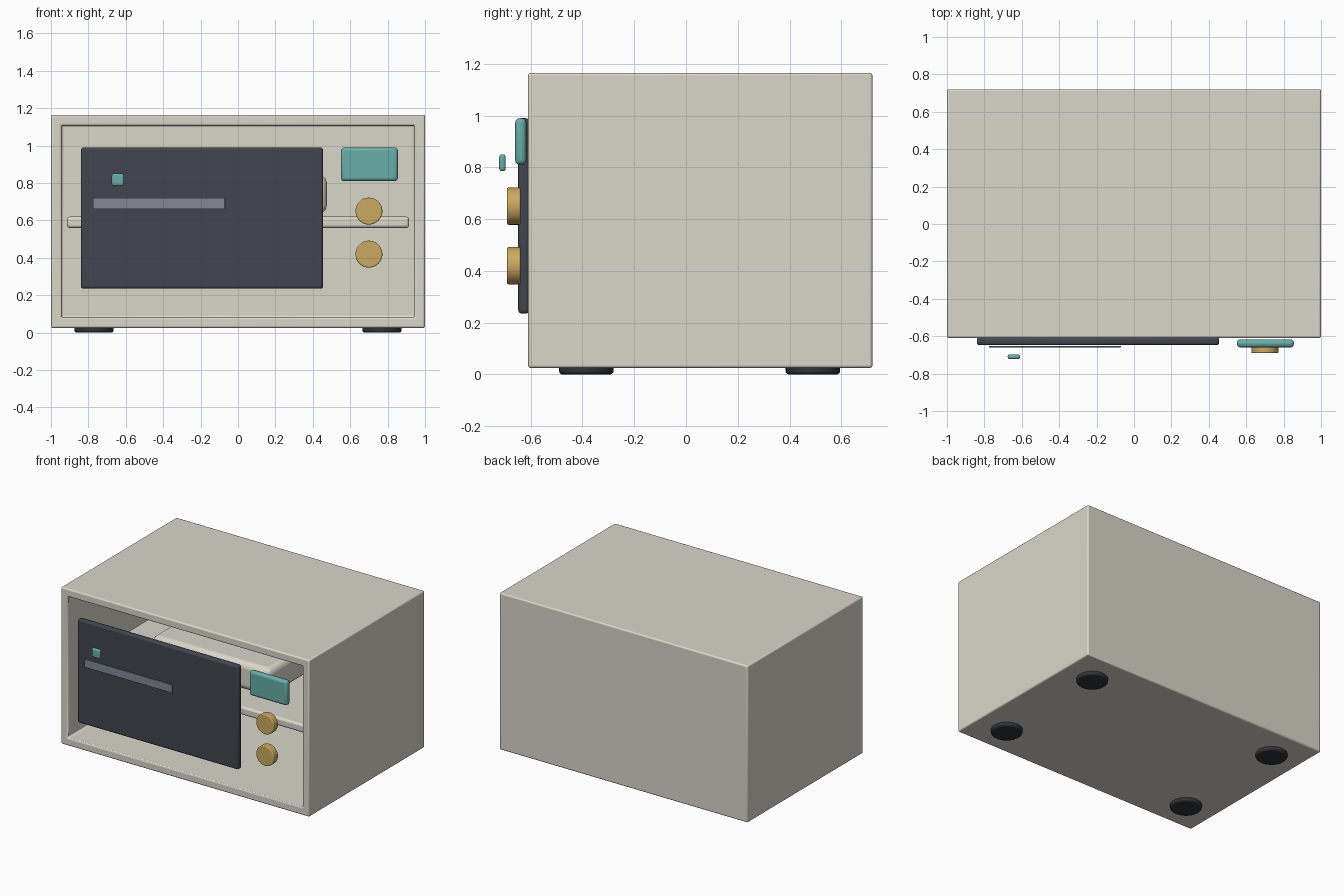
import bpy, bmesh, math

if "Cube" in bpy.data.objects:
    bpy.data.objects.remove(bpy.data.objects["Cube"])


def material(name, rgb):
    m = bpy.data.materials.new(name)
    m.diffuse_color = (*rgb, 1)
    m.use_nodes = True
    m.node_tree.nodes["Principled BSDF"].inputs["Base Color"].default_value = m.diffuse_color
    return m


CREAM = material("cream", (0.70, 0.68, 0.59))
DARK = material("dark_glass", (0.055, 0.06, 0.08))
RUBBER = material("rubber", (0.03, 0.033, 0.04))
TEAL = material("teal", (0.14, 0.42, 0.39))
BRASS = material("brass", (0.60, 0.40, 0.12))
STEEL = material("steel", (0.22, 0.25, 0.30))


def finish(name, bm, mat, bevel, segments=3):
    bmesh.ops.recalc_face_normals(bm, faces=bm.faces)
    mesh = bpy.data.meshes.new(name)
    bm.to_mesh(mesh)
    bm.free()
    ob = bpy.data.objects.new(name, mesh)
    bpy.context.collection.objects.link(ob)
    mesh.materials.append(mat)
    if bevel:
        mod = ob.modifiers.new("bevel", 'BEVEL')
        mod.width, mod.segments = bevel, segments
        mod.limit_method = 'ANGLE'
    bpy.ops.object.select_all(action='DESELECT')
    ob.select_set(True)
    bpy.context.view_layer.objects.active = ob
    bpy.ops.object.shade_smooth_by_angle(angle=math.radians(35))
    return ob


def box_mesh(x, y, z):
    bm = bmesh.new()
    bmesh.ops.create_cube(bm, size=1)
    for v in bm.verts:
        for i, (lo, hi) in enumerate((x, y, z)):
            v.co[i] = lo if v.co[i] < 0 else hi
    return bm


def box(name, x, y, z, mat, bevel):
    return finish(name, box_mesh(x, y, z), mat, bevel)


def cylinder(name, center, radius, depth, mat, bevel, along_y=False):
    bm = bmesh.new()
    bmesh.ops.create_cone(bm, cap_ends=True, segments=40, radius1=radius,
                          radius2=radius, depth=depth)
    ob = finish(name, bm, mat, bevel)
    ob.location = center
    if along_y:
        ob.rotation_euler.x = math.pi / 2
    return ob


# Housing: a box with its front face inset and pushed back into a cavity
bm = box_mesh((-1, 1), (-0.61, 0.72), (0.025, 1.165))
bm.normal_update()
front = min(bm.faces, key=lambda f: f.calc_center_median().y)
bmesh.ops.inset_region(bm, faces=[front], thickness=0.08)
cavity = bmesh.ops.extrude_face_region(bm, geom=[front])
bmesh.ops.delete(bm, geom=[front], context='FACES_ONLY')
for v in [g for g in cavity["geom"] if isinstance(g, bmesh.types.BMVert)]:
    v.co.y = 0.64
finish("housing", bm, CREAM, 0.01)

# Interior shelf and the rounded block resting on it
box("shelf", (-0.915, 0.915), (-0.50, 0.63), (0.56, 0.62), CREAM, 0.015)
box("inner_block", (-0.475, 0.475), (-0.32, 0.38), (0.64, 0.84), CREAM, 0.04)

# Door with its handle strip and small indicator
box("door", (-0.84, 0.455), (-0.648, -0.605), (0.235, 0.99), DARK, 0.014)
box("door_strip", (-0.775, -0.07), (-0.659, -0.653), (0.66, 0.72), STEEL, 0.002)
box("indicator", (-0.675, -0.61), (-0.722, -0.697), (0.785, 0.85), TEAL, 0.01)

# Control side: display and two knobs
box("display", (0.55, 0.855), (-0.66, -0.617), (0.81, 0.99), TEAL, 0.018)
for label, z in (("upper", 0.65), ("lower", 0.42)):
    cylinder(label + "_knob", (0.70, -0.665, z), 0.072, 0.052, BRASS, 0.006, True)

# Four feet
for sx, side in ((-1, "left"), (1, "right")):
    for y, end in ((-0.385, "front"), (0.49, "back")):
        cylinder(f"{end}_{side}_foot", (0.77 * sx, y, 0.025), 0.105, 0.05, RUBBER, 0.012)
